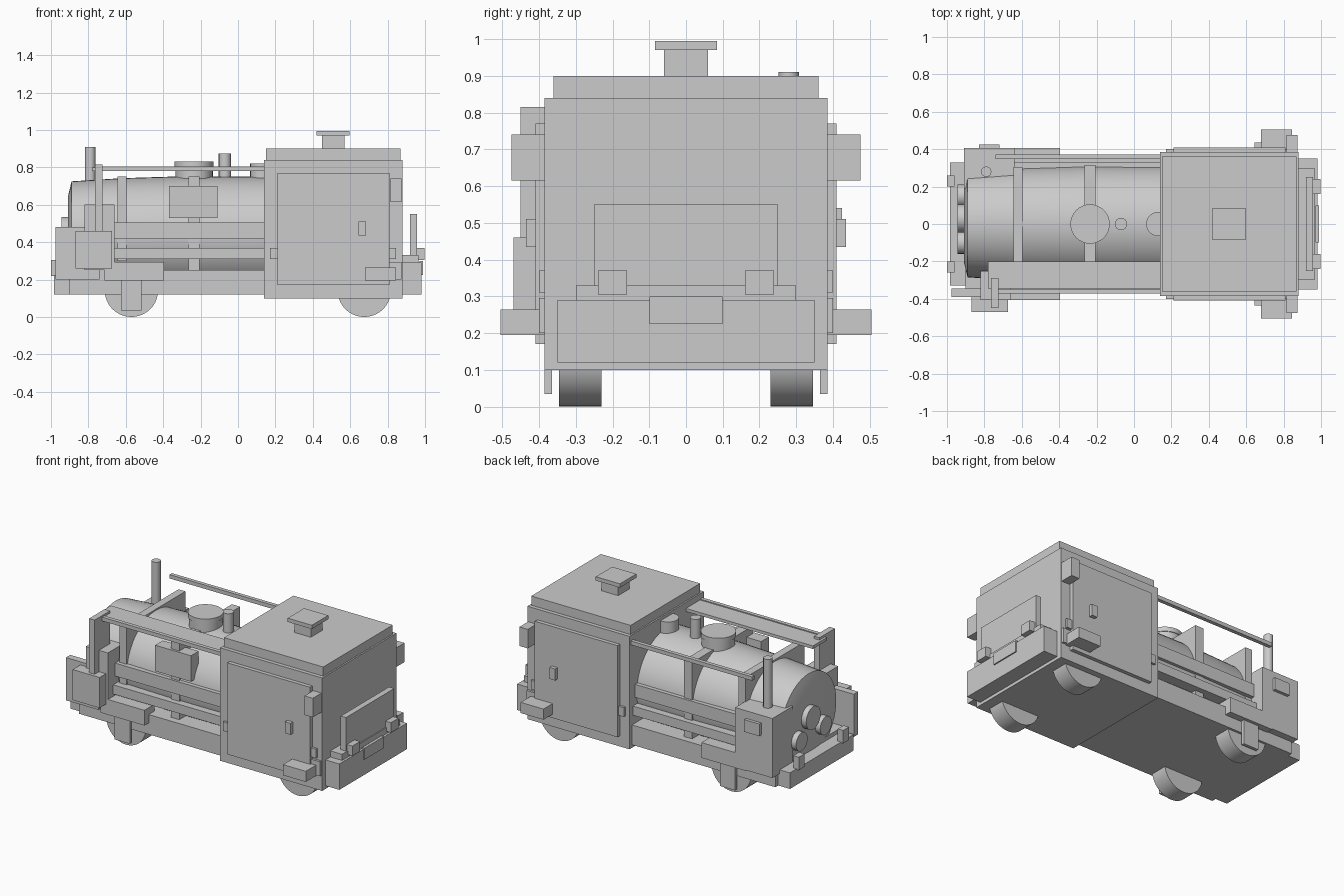
import bpy, bmesh, math

if "Cube" in bpy.data.objects:
    bpy.data.objects.remove(bpy.data.objects["Cube"])


def box(name, x, y, z):
    """Box from (min, max) ranges on each axis."""
    bm = bmesh.new()
    bmesh.ops.create_cube(bm, size=1)
    for v in bm.verts:
        v.co = [r[0] if c < 0 else r[1] for c, r in zip(v.co, (x, y, z))]
    me = bpy.data.meshes.new(name)
    bm.to_mesh(me)
    bm.free()
    ob = bpy.data.objects.new(name, me)
    bpy.context.collection.objects.link(ob)
    return ob


def pair(name, x, y, z):
    """Two boxes mirrored across the y = 0 plane."""
    box(name + "_right", x, (-y[1], -y[0]), z)
    box(name + "_left", x, y, z)


def cyl(name, axis, centre, r, depth, n=32):
    rot = {"x": (0, math.pi / 2, 0), "y": (math.pi / 2, 0, 0), "z": (0, 0, 0)}[axis]
    bpy.ops.mesh.primitive_cylinder_add(vertices=n, radius=r, depth=depth,
                                        location=centre, rotation=rot)
    ob = bpy.context.object
    ob.name = name
    bpy.ops.object.shade_smooth_by_angle(angle=math.radians(35))
    return ob


def lathe_x(name, profile, zc, n=48):
    """Revolve (x, radius) points around a horizontal axis."""
    bm = bmesh.new()
    rings = [[bm.verts.new((x, r * math.cos(2 * math.pi * i / n),
                            zc + r * math.sin(2 * math.pi * i / n)))
              for i in range(n)] for x, r in profile]
    for a, b in zip(rings, rings[1:]):
        for i in range(n):
            j = (i + 1) % n
            bm.faces.new((a[i], a[j], b[j], b[i]))
    bm.faces.new(rings[0])
    bm.faces.new(rings[-1])
    bmesh.ops.recalc_face_normals(bm, faces=bm.faces)
    me = bpy.data.meshes.new(name)
    bm.to_mesh(me)
    bm.free()
    ob = bpy.data.objects.new(name, me)
    bpy.context.collection.objects.link(ob)
    bpy.context.view_layer.objects.active = ob
    ob.select_set(True)
    bpy.ops.object.shade_smooth_by_angle(angle=math.radians(35))
    ob.select_set(False)


# Cab body, roof and roof vent
box("cab", (.14, .88), (-.385, .385), (.10, .84))
box("cab_roof", (.15, .87), (-.36, .36), (.84, .90))
box("vent_neck", (.45, .57), (-.06, .06), (.90, .97))
box("vent_cap", (.42, .595), (-.085, .085), (.97, .995))

# Cab sides: doors, trims, handles, mirrors, steps
pair("door", (.21, .81), (.38, .41), (.17, .77))
pair("door_trim", (.17, .845), (.38, .40), (.31, .37))
pair("door_handle", (.645, .685), (.40, .435), (.435, .51))
pair("mirror", (.815, .875), (.38, .475), (.615, .74))
pair("step", (.68, .845), (.38, .505), (.195, .265))
pair("side_lamp", (.81, .875), (.38, .40), (.20, .295))

# Front bumper and guard plate
box("front_bumper", (.88, .98), (-.35, .35), (.12, .29))
box("bumper_top", (.88, .965), (-.30, .30), (.29, .33))
box("front_guard", (.92, .958), (-.25, .25), (.30, .55))
box("front_plate", (.97, .988), (-.10, .10), (.225, .30))
pair("front_lamp", (.955, .997), (.16, .24), (.305, .37))

# Chassis and wheels
box("chassis", (-.90, .16), (-.36, .36), (.12, .25))
for x in (-.57, .675):
    for s, side in ((-1, "right"), (1, "left")):
        cyl("wheel_" + side, "y", (x, s * .2875, .143), .143, .115, 40)
pair("fender", (-.715, -.395), (.30, .405), (.195, .295))
pair("wheel_flap", (-.625, -.515), (.365, .385), (.035, .20))

# Barrel tank with straps and side rails
lathe_x("tank", [(-.91, .20), (-.89, .285), (-.62, .302), (-.30, .312), (.15, .310)], .44)
box("tank_strap_mid", (-.265, -.205), (-.315, .315), (.16, .75))
box("tank_strap_rear", (-.645, -.595), (-.305, .305), (.30, .75))
pair("tank_band", (-.68, .14), (.28, .33), (.42, .505))
pair("tank_rail", (-.70, .14), (.28, .35), (.31, .37))
box("tank_sign", (-.37, -.11), (-.33, -.25), (.53, .70))

# Tank top fittings
cyl("hatch", "z", (-.235, 0, .785), .10, .09)
cyl("hatch_rim", "z", (-.235, 0, .815), .105, .03)
cyl("filler_pipe", "z", (-.07, 0, .805), .033, .14, 16)
cyl("cab_side_hatch", "z", (.13, 0, .78), .065, .08, 24)
cyl("exhaust_pole", "z", (-.79, .28, .73), .028, .36, 12)

# Walkway and handrails above the tank
box("walkway", (-.78, .14), (-.345, -.20), (.78, .80))
pair("hand_rail", (-.74, .15), (.347, .372), (.78, .805))
box("rail_post", (-.765, -.725), (-.45, -.29), (.40, .815))

# Rear equipment boxes
box("rear_box_left", (-.91, -.64), (.19, .405), (.20, .59))
box("rear_box_latch", (-.83, -.72), (.40, .425), (.46, .54))
box("rear_box_right", (-.82, -.66), (-.405, -.25), (.25, .60))
box("tool_box", (-.87, -.675), (-.47, -.385), (.26, .46))
box("rear_bracket", (-.975, -.74), (-.39, -.345), (.20, .48))

# Rear bumper, lamps and valve discs
box("rear_bumper", (-.985, -.88), (-.33, .33), (.12, .225))
pair("rear_lamp", (-1.0, -.96), (.20, .26), (.22, .305))
for i, (y, z, r) in enumerate(((.03, .46, .075), (.15, .35, .06), (-.10, .36, .06))):
    cyl(f"valve_{i + 1}", "x", (-.92, y, z), r, .05, 20)
